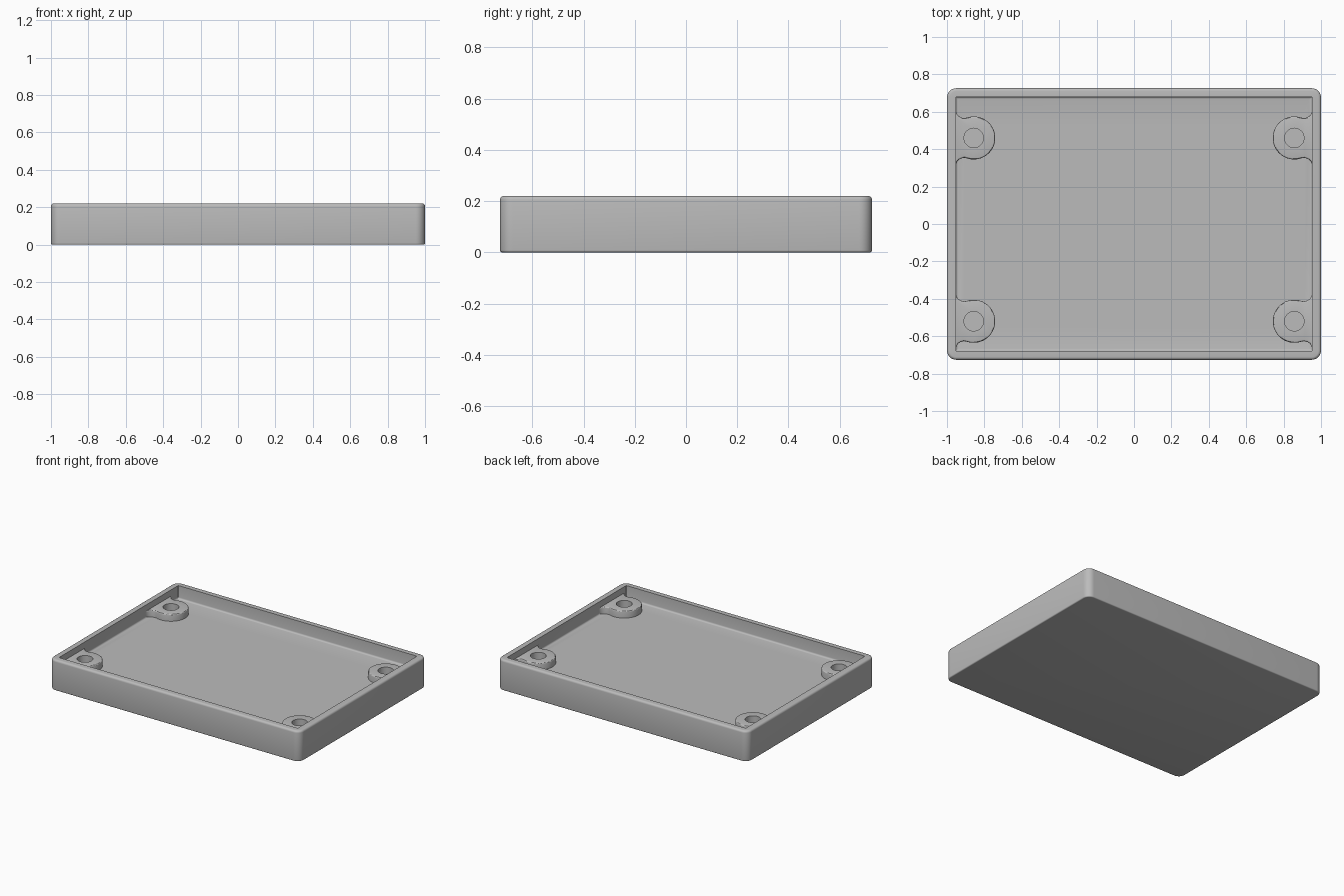
import bpy, bmesh
from math import pi, sin, cos, atan2, sqrt, hypot

if "Cube" in bpy.data.objects:
    bpy.data.objects.remove(bpy.data.objects["Cube"], do_unlink=True)

HX, HY, HEIGHT = 1.0, 0.726, 0.22
IX, IY, FLOOR = 0.953, 0.68, 0.125
BOSS_TOP, BOSS_R, HOLE_R, FLARE_R = 0.175, 0.115, 0.052, 0.045
BOSS_X, BOSS_YS = 0.857, (0.46, -0.52)

grey = bpy.data.materials.new("plain grey")
grey.use_nodes = True
colour = (0.5, 0.5, 0.5, 1)
grey.diffuse_color = colour
grey.node_tree.nodes["Principled BSDF"].inputs["Base Color"].default_value = colour


def finish(bm, name):
    bmesh.ops.recalc_face_normals(bm, faces=bm.faces)
    mesh = bpy.data.meshes.new(name)
    bm.to_mesh(mesh)
    bm.free()
    mesh.materials.append(grey)
    obj = bpy.data.objects.new(name, mesh)
    bpy.context.collection.objects.link(obj)
    return obj


def arc(cx, cy, r, a0, a1, n):
    return [(cx + r * cos(a0 + (a1 - a0) * i / n),
             cy + r * sin(a0 + (a1 - a0) * i / n)) for i in range(n + 1)]


def rounded_rect(hx, hy, r):
    pts = []
    for k, (sx, sy) in enumerate([(1, 1), (-1, 1), (-1, -1), (1, -1)]):
        pts += arc(sx * (hx - r), sy * (hy - r), r, k * pi / 2, (k + 1) * pi / 2, 8)
    return pts


def build_tray():
    # Stacked outlines run up the outside, over the rim and down to the floor
    loops = []
    quarter = [i * pi / 8 for i in range(5)]

    def outer(inset, z):
        loops.append((HX - inset, HY - inset, 0.05 - inset, z))

    def inner(inset, z):
        loops.append((IX - inset, IY - inset, 0.005, z))

    b, t, f = 0.008, 0.015, 0.012
    for a in quarter:
        outer(b * (1 - sin(a)), b * (1 - cos(a)))
    for a in quarter:
        outer(t * (1 - cos(a)), HEIGHT - t * (1 - sin(a)))
    inner(0, HEIGHT)
    for a in quarter:
        inner(f * (1 - cos(a)), FLOOR + f * (1 - sin(a)))
    bm = bmesh.new()
    rings = [[bm.verts.new((x, y, z)) for x, y in rounded_rect(hx, hy, r)]
             for hx, hy, r, z in loops]
    for low, high in zip(rings, rings[1:]):
        n = len(low)
        for i in range(n):
            j = (i + 1) % n
            bm.faces.new((low[i], low[j], high[j], high[i]))
    bm.faces.new(rings[0][::-1])
    bm.faces.new(rings[-1])
    return finish(bm, "tray")


def build_boss(name, side, y):
    # Round boss that flares tangentially into the side wall
    d = IX - BOSS_X
    fx = d - FLARE_R
    fy = sqrt((BOSS_R + FLARE_R) ** 2 - fx ** 2)
    phi = atan2(fy, fx)
    flare = arc(fx, fy, FLARE_R, 2 * pi, pi + phi, 10)
    pts = [(d + 0.02, fy)] + flare + arc(0, 0, BOSS_R, phi, 2 * pi - phi, 40)[1:-1]
    pts += [(px, -py) for px, py in reversed(flare)] + [(d + 0.02, -fy)]
    bm = bmesh.new()
    face = bm.faces.new([bm.verts.new((side * (BOSS_X + px), y + py, FLOOR - 0.01))
                         for px, py in pts])
    top = bmesh.ops.extrude_face_region(bm, geom=[face])["geom"]
    bmesh.ops.translate(bm, vec=(0, 0, BOSS_TOP - FLOOR + 0.01),
                        verts=[v for v in top if isinstance(v, bmesh.types.BMVert)])
    bmesh.ops.recalc_face_normals(bm, faces=bm.faces)
    edges = [e for e in bm.edges if all(v.co.z > BOSS_TOP - 0.001 for v in e.verts)
             and all(abs(v.co.x) < IX + 0.001 for v in e.verts)]
    bmesh.ops.bevel(bm, geom=edges, offset=0.008, segments=3, profile=0.5, affect='EDGES')
    return finish(bm, name)


def build_drills():
    # Blind screw holes
    bm = bmesh.new()
    for side in (1, -1):
        for y in BOSS_YS:
            made = bmesh.ops.create_cone(bm, cap_ends=True, segments=48, radius1=HOLE_R,
                                         radius2=HOLE_R, depth=0.2)["verts"]
            bmesh.ops.translate(bm, verts=made, vec=(side * BOSS_X, y, 0.2))
    return finish(bm, "hole_cutter")


parts = [build_tray()]
for side, side_name in ((1, "left"), (-1, "right")):
    for y, end in zip(BOSS_YS, ("back", "front")):
        parts.append(build_boss(f"{end}_{side_name}_screw_boss", side, y))

drills = build_drills()
drills.hide_render = True
for obj in parts:
    cut = obj.modifiers.new("screw_holes", 'BOOLEAN')
    cut.operation = 'DIFFERENCE'
    cut.object = drills
    cut.solver = 'EXACT'
    bpy.ops.object.select_all(action='DESELECT')
    obj.select_set(True)
    bpy.context.view_layer.objects.active = obj
    bpy.ops.object.modifier_apply(modifier=cut.name)
    bpy.ops.object.shade_smooth_by_angle(angle=pi / 6)
bpy.data.objects.remove(drills, do_unlink=True)
